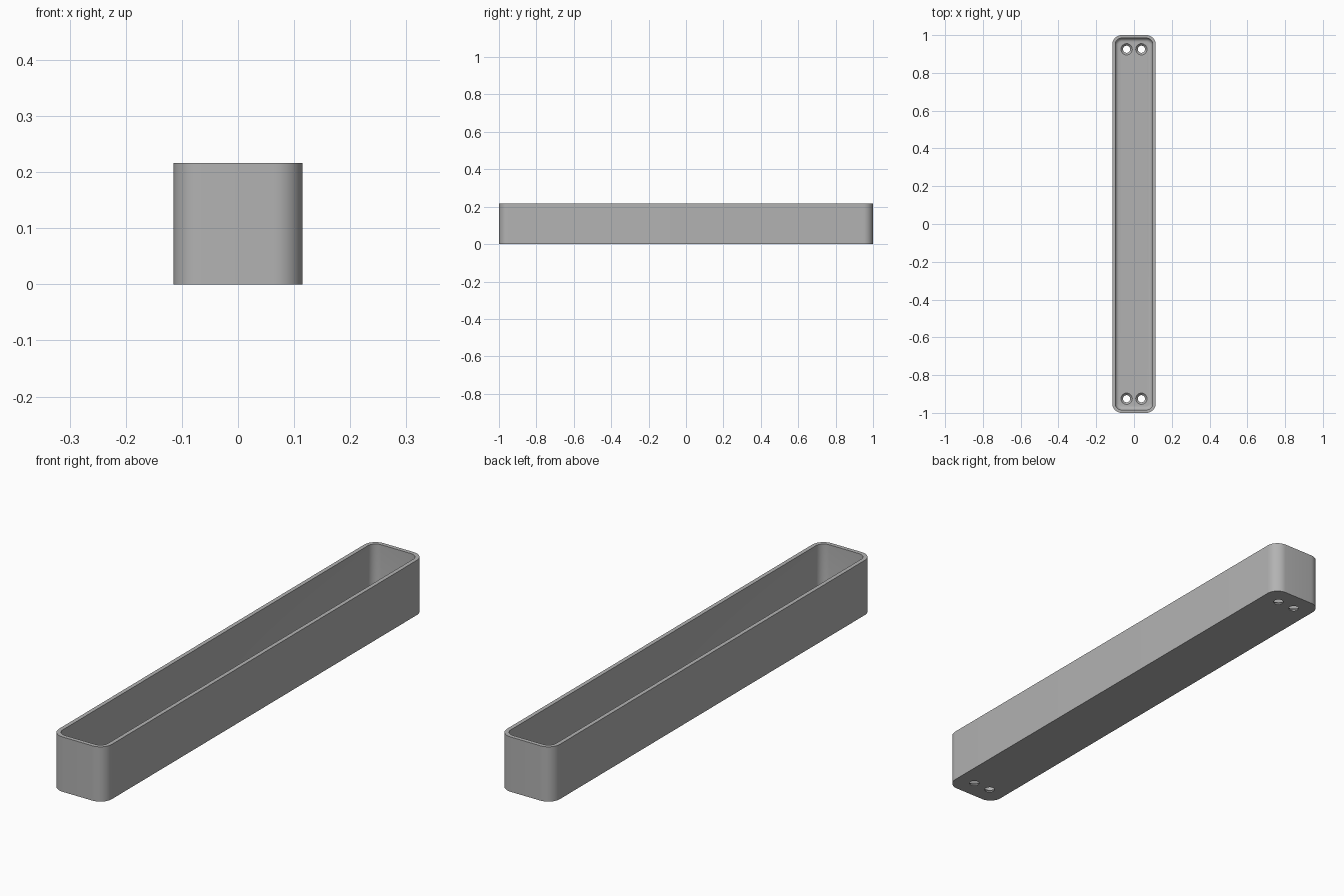
import bpy, bmesh
from math import sin, cos, pi, radians

cube = bpy.data.objects.get("Cube")
if cube:
    bpy.data.objects.remove(cube, do_unlink=True)

HALF_X, HALF_Y, HEIGHT = 0.115, 1.0, 0.216
CORNER, WALL, FLOOR, FILLET = 0.05, 0.016, 0.016, 0.02

grey = bpy.data.materials.new("plain grey")
grey.use_nodes = True
grey.diffuse_color = (0.45, 0.45, 0.45, 1)
grey.node_tree.nodes["Principled BSDF"].inputs["Base Color"].default_value = grey.diffuse_color


def make_object(name, bm):
    bmesh.ops.recalc_face_normals(bm, faces=bm.faces)
    mesh = bpy.data.meshes.new(name)
    bm.to_mesh(mesh)
    bm.free()
    mesh.materials.append(grey)
    obj = bpy.data.objects.new(name, mesh)
    bpy.context.collection.objects.link(obj)
    return obj


def loft(bm, rings):
    """Skin a stack of closed rings and cap both ends."""
    loops = [[bm.verts.new(p) for p in ring] for ring in rings]
    for a, b in zip(loops, loops[1:]):
        for i in range(len(a)):
            j = (i + 1) % len(a)
            bm.faces.new((a[i], a[j], b[j], b[i]))
    bm.faces.new(loops[0])
    bm.faces.new(loops[-1])


def rounded_ring(inset, z, steps=10):
    r = CORNER - inset
    points = []
    for k, (sx, sy) in enumerate([(1, 1), (-1, 1), (-1, -1), (1, -1)]):
        for i in range(steps + 1):
            a = (k + i / steps) * pi / 2
            points.append((sx * (HALF_X - CORNER) + r * cos(a),
                           sy * (HALF_Y - CORNER) + r * sin(a), z))
    return points


def circle_ring(x, y, r, z, sides=32):
    return [(x + r * cos(2 * pi * i / sides), y + r * sin(2 * pi * i / sides), z)
            for i in range(sides)]


# Open tray: outer wall, flat rim, inner wall, filleted floor
rings = [rounded_ring(0, 0), rounded_ring(0, HEIGHT),
         rounded_ring(WALL, HEIGHT)]
for i in range(7):
    a = i / 6 * pi / 2
    rings.append(rounded_ring(WALL + FILLET * (1 - cos(a)),
                              FLOOR + FILLET * (1 - sin(a))))
bm = bmesh.new()
loft(bm, rings)
tray = make_object("tray", bm)

# Countersunk screw holes, a pair at each end
bm = bmesh.new()
for x in (-0.039, 0.039):
    for y in (-0.925, 0.925):
        loft(bm, [circle_ring(x, y, r, z) for r, z in
                  ((0.019, -0.02), (0.019, 0.005), (0.03, FLOOR), (0.03, FLOOR + 0.01))])
cutter = make_object("hole_cutter", bm)
cutter.hide_render = True

cut = tray.modifiers.new("screw holes", "BOOLEAN")
cut.operation = "DIFFERENCE"
cut.solver = "EXACT"
cut.object = cutter
bpy.context.view_layer.objects.active = tray
bpy.ops.object.select_all(action="DESELECT")
tray.select_set(True)
bpy.ops.object.modifier_apply(modifier=cut.name)
bpy.data.objects.remove(cutter, do_unlink=True)
bpy.ops.object.shade_smooth_by_angle(angle=radians(30))
